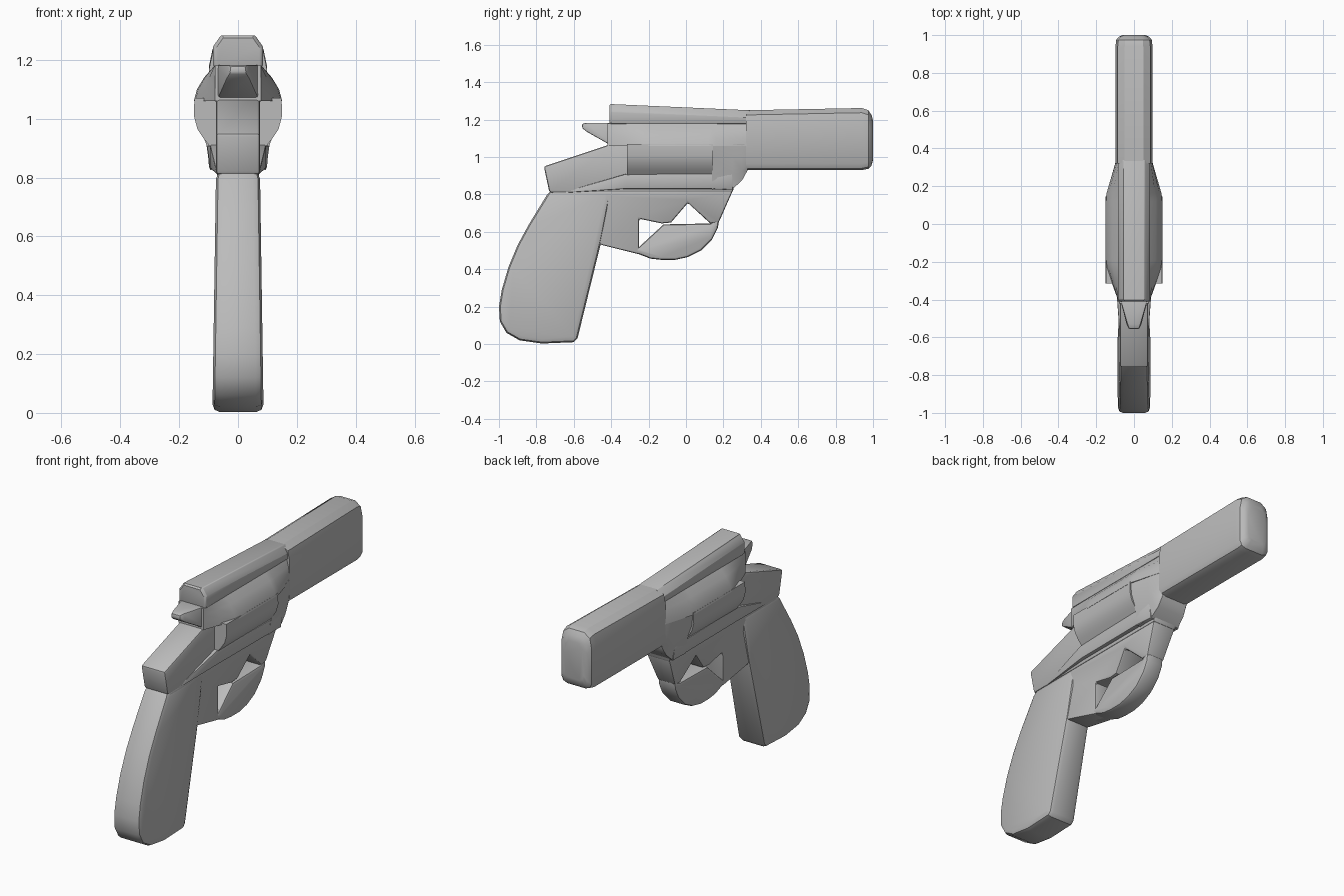
import bpy, bmesh, math

cube = bpy.data.objects.get("Cube")
if cube:
    bpy.data.objects.remove(cube, do_unlink=True)

steel = bpy.data.materials.new("plain grey")
steel.use_nodes = True
GREY = (0.5, 0.5, 0.5, 1)
steel.diffuse_color = GREY
steel.node_tree.nodes["Principled BSDF"].inputs["Base Color"].default_value = GREY


def finish(name, bm, bevel):
    bmesh.ops.recalc_face_normals(bm, faces=bm.faces)
    mesh = bpy.data.meshes.new(name)
    bm.to_mesh(mesh)
    bm.free()
    mesh.materials.append(steel)
    ob = bpy.data.objects.new(name, mesh)
    bpy.context.collection.objects.link(ob)
    bpy.ops.object.select_all(action="DESELECT")
    ob.select_set(True)
    bpy.context.view_layer.objects.active = ob
    if bevel:
        mod = ob.modifiers.new("soft edges", "BEVEL")
        mod.width = bevel
        mod.segments = 2
        mod.limit_method = "ANGLE"
        mod.angle_limit = math.radians(50)
        bpy.ops.object.modifier_apply(modifier=mod.name)
    bpy.ops.object.shade_smooth_by_angle(angle=math.radians(30))
    return ob


def plate(name, outline, width, bevel=0.012):
    """Side outline (y, z) extruded across x; width is a number or a rule of (y, z)."""
    bm = bmesh.new()
    half = width if callable(width) else lambda y, z: width
    left = [bm.verts.new((half(y, z), y, z)) for y, z in outline]
    right = [bm.verts.new((-half(y, z), y, z)) for y, z in outline]
    bm.faces.new(left)
    bm.faces.new(right[::-1])
    n = len(outline)
    for i in range(n):
        j = (i + 1) % n
        bm.faces.new((left[i], right[i], right[j], left[j]))
    return finish(name, bm, bevel)


def loft(name, stations, bevel=0.0):
    """Skin mirrored half sections [(x, z), ...] placed along y."""
    bm = bmesh.new()
    rings = []
    for y, half in stations:
        ring = half + [(-x, z) for x, z in reversed(half)]
        rings.append([bm.verts.new((x, y, z)) for x, z in ring])
    n = len(rings[0])
    for a, b in zip(rings, rings[1:]):
        for i in range(n):
            j = (i + 1) % n
            bm.faces.new((a[i], a[j], b[j], b[i]))
    bm.faces.new(rings[0])
    bm.faces.new(rings[-1][::-1])
    return finish(name, bm, bevel)


# Grip, slightly thicker towards the butt
plate("grip", [
    (-0.73, 0.82), (-0.84, 0.64), (-0.90, 0.53), (-0.95, 0.41), (-0.985, 0.29),
    (-1.0, 0.20), (-0.995, 0.12), (-0.96, 0.06), (-0.89, 0.02), (-0.77, 0.003),
    (-0.60, 0.01), (-0.58, 0.03), (-0.45, 0.56), (-0.40, 0.82)],
    lambda y, z: 0.087 - 0.015 * z, 0.025)

# Frame behind and beneath the drum
plate("rear_frame", [
    (-0.76, 0.95), (-0.73, 0.81), (0.25, 0.81), (0.30, 1.07), (-0.40, 1.07)], 0.075)
plate("lower_frame", [
    (-0.72, 0.815), (-0.60, 0.60), (-0.45, 0.53), (-0.25, 0.48), (-0.25, 0.67),
    (-0.13, 0.645), (-0.08, 0.65), (0.01, 0.755), (0.13, 0.645), (0.175, 0.65),
    (0.25, 0.82)],
    lambda y, z: 0.072 if y < -0.4 or z > 0.75 else 0.055, 0.01)

# Trigger guard bow
plate("trigger_guard", [
    (-0.45, 0.53), (-0.25, 0.48), (-0.19, 0.457), (-0.13, 0.45), (-0.06, 0.45),
    (0.01, 0.465), (0.08, 0.50), (0.14, 0.56), (0.17, 0.62), (0.18, 0.68),
    (0.13, 0.645), (-0.12, 0.64), (-0.25, 0.52)], 0.055, 0.015)

# Cradle under the drum, wedge shaped at the back
loft("drum_cradle", [
    (-0.63, [(0.073, 0.82), (0.073, 0.81)]),
    (-0.32, [(0.095, 0.91), (0.095, 0.83)]),
    (0.13, [(0.105, 0.91), (0.098, 0.83)]),
    (0.25, [(0.105, 0.91), (0.095, 0.825)])], 0.006)

# Front block between drum and barrel
loft("front_block", [
    (0.14, [(0.145, 1.07), (0.14, 1.0), (0.107, 0.91), (0.095, 0.825)]),
    (0.25, [(0.118, 1.07), (0.115, 1.0), (0.105, 0.91), (0.09, 0.83)]),
    (0.30, [(0.105, 1.07), (0.105, 1.0), (0.10, 0.93), (0.085, 0.875)]),
    (0.33, [(0.095, 1.07), (0.095, 1.0), (0.09, 0.96), (0.08, 0.93)])])

# Drum
drum = [(0.148, 1.07), (0.15, 1.01), (0.138, 0.965), (0.115, 0.93), (0.095, 0.905)]
loft("drum", [(-0.315, drum), (0.145, drum)])

# Shroud over the drum, swelling in the middle
def shroud(w):
    t = max(w - 0.08, 0)
    return [(min(w, 0.08), 1.18), (min(w, 0.08) + 0.5 * t, 1.14),
            (min(w, 0.08) + 0.85 * t, 1.10), (w, 1.06)]

loft("drum_shroud", [(y, shroud(w)) for y, w in (
    (-0.42, 0.078), (-0.32, 0.115), (-0.23, 0.145), (-0.19, 0.15),
    (0.12, 0.15), (0.16, 0.146), (0.33, 0.097))])

# Hammer spur
loft("hammer", [
    (-0.555, [(0.026, 1.178), (0.028, 1.155)]),
    (-0.53, [(0.035, 1.183), (0.04, 1.135)]),
    (-0.38, [(0.078, 1.183), (0.078, 1.05)])], 0.006)

# Top strap, sloping down to the barrel
def strap(top, w):
    return [(w - 0.028, top), (w, top - 0.04), (w, 1.177)]

loft("top_strap", [
    (-0.41, strap(1.275, 0.078)), (-0.40, strap(1.285, 0.085)),
    (0.34, strap(1.25, 0.085))], 0.006)

# Barrel with chamfered edges and a rounded muzzle
def barrel(w, top, low):
    return [(0.5 * w, top), (0.88 * w, top - 0.025), (w, top - 0.08),
            (w, low + 0.035), (0.88 * w, low + 0.01), (0.6 * w, low)]

loft("barrel", [
    (0.32, barrel(0.098, 1.25, 0.93)), (0.94, barrel(0.098, 1.262, 0.93)),
    (0.975, barrel(0.094, 1.25, 0.937)), (0.992, barrel(0.08, 1.225, 0.955)),
    (1.0, barrel(0.06, 1.195, 0.985))])
